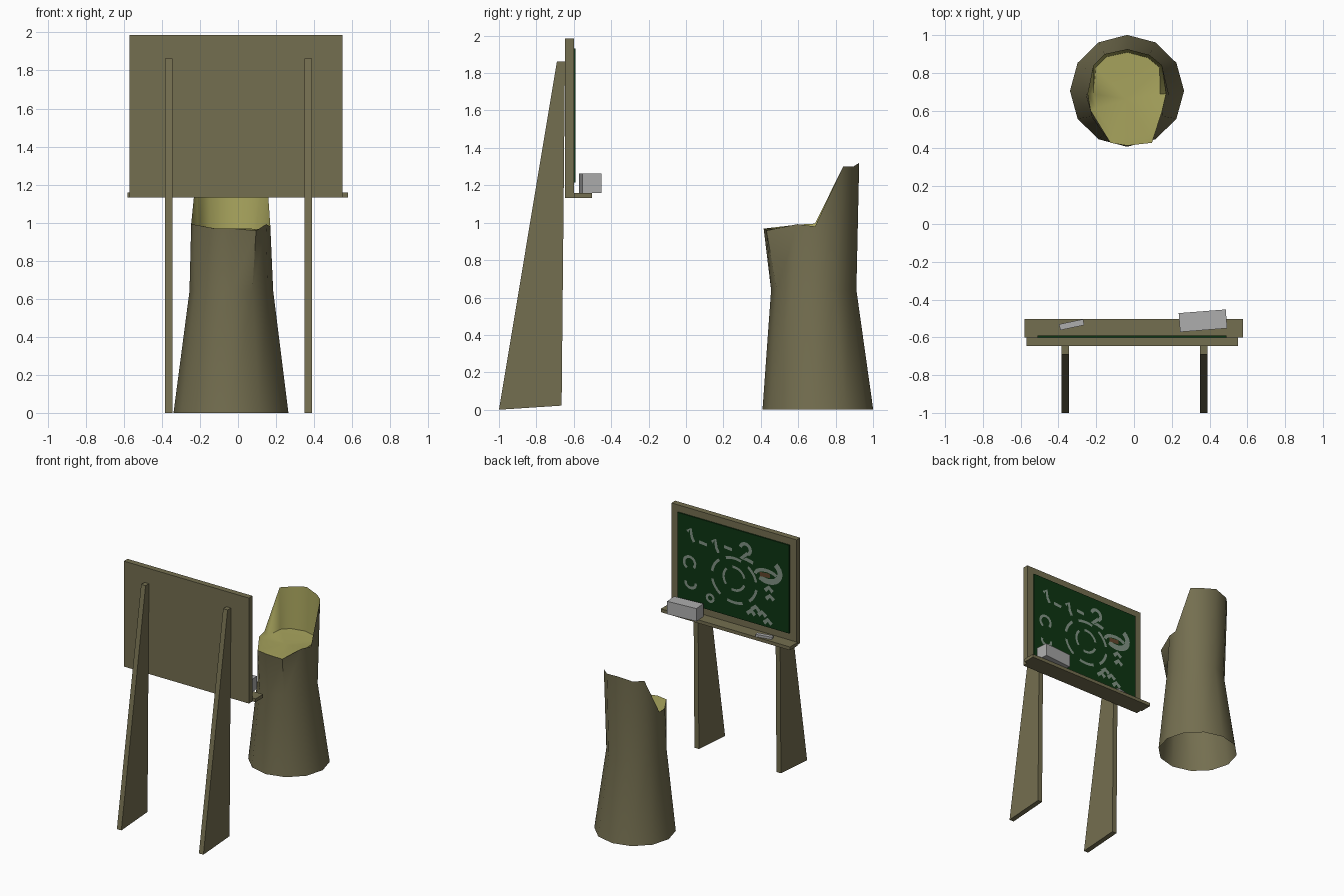
import bpy, bmesh, math
from mathutils import Matrix, Vector

if "Cube" in bpy.data.objects:
    bpy.data.objects.remove(bpy.data.objects["Cube"])


def mat(name, rgb):
    m = bpy.data.materials.new(name)
    m.diffuse_color = (*rgb, 1)
    m.use_nodes = True
    m.node_tree.nodes["Principled BSDF"].inputs["Base Color"].default_value = m.diffuse_color
    return m


BARK = mat("brown_wood", (0.175, 0.158, 0.08))
INNER = mat("pale_wood", (0.39, 0.37, 0.11))
GREEN = mat("board_green", (0.004, 0.035, 0.006))
GREY = mat("grey", (0.42, 0.42, 0.42))
CHALK = mat("chalk_marks", (0.22, 0.29, 0.23))
RUST = mat("rust_mark", (0.12, 0.06, 0.025))


def finish(bm, name, *mats):
    me = bpy.data.meshes.new(name)
    bm.to_mesh(me)
    bm.free()
    for m in mats:
        me.materials.append(m)
    ob = bpy.data.objects.new(name, me)
    bpy.context.collection.objects.link(ob)
    return ob


def box(name, x, y, z, m, rot=0):
    """Box from (min, max) ranges, turned about its own vertical axis."""
    bm = bmesh.new()
    size = [b - a for a, b in (x, y, z)]
    mid = Vector([(a + b) / 2 for a, b in (x, y, z)])
    mtx = (Matrix.Translation(mid) @ Matrix.Rotation(math.radians(rot), 4, 'Z')
           @ Matrix.Diagonal((*size, 1)))
    bmesh.ops.create_cube(bm, size=1, matrix=mtx)
    return finish(bm, name, m)


# board, writing surface, tray and the things lying on it
box("board_panel", (-0.57, 0.55), (-0.647, -0.60), (1.132, 1.986), BARK)
box("writing_surface", (-0.51, 0.49), (-0.602, -0.59), (1.215, 1.93), GREEN)
box("tray", (-0.58, 0.577), (-0.60, -0.502), (1.132, 1.159), BARK)
box("eraser", (0.24, 0.49), (-0.562, -0.462), (1.159, 1.263), GREY, 4.5)
box("chalk_stick", (-0.395, -0.265), (-0.549, -0.517), (1.159, 1.178), GREY, 12)

# tapering legs
for side, x0 in (("left", -0.385), ("right", 0.35)):
    bm = bmesh.new()
    prof = [(-1.0, 0.0), (-0.665, 0.022), (-0.647, 1.863), (-0.69, 1.863)]
    f = bm.faces.new([bm.verts.new((x0, y, z)) for y, z in prof])
    ext = bmesh.ops.extrude_face_region(bm, geom=[f])
    bmesh.ops.translate(bm, vec=(0.04, 0, 0),
                        verts=[v for v in ext["geom"] if isinstance(v, bmesh.types.BMVert)])
    bmesh.ops.recalc_face_normals(bm, faces=bm.faces)
    finish(bm, side + "_leg", BARK)

# hollow stump chair: 12-sided rings, rim high at the back
N = 12


def ring(cx, cy, rx, ry, z):
    return [(cx + rx * math.cos(math.tau * i / N), cy + ry * math.sin(math.tau * i / N), z)
            for i in range(N)]


rim = [(0.17, 0.69, 0.98), (0.148, 0.84, 1.30), (0.082, 0.895, 1.30), (-0.035, 0.926, 1.32),
       (-0.155, 0.90, 1.30), (-0.215, 0.84, 1.30), (-0.246, 0.69, 0.995), (-0.23, 0.60, 0.99),
       (-0.125, 0.43, 0.97), (-0.035, 0.415, 0.97), (0.095, 0.43, 0.958), (0.148, 0.595, 0.992)]


def loft(bm, a, b):
    for i in range(N):
        j = (i + 1) % N
        bm.faces.new((a[i], a[j], b[j], b[i]))


bm = bmesh.new()
rows = [ring(-0.037, 0.705, 0.302, 0.296, 0.0), ring(-0.035, 0.683, 0.22, 0.228, 0.64), rim]
rows = [[bm.verts.new(p) for p in r] for r in rows]
for a, b in zip(rows, rows[1:]):
    loft(bm, a, b)
stump = finish(bm, "stump_bark", BARK)

# pale seat and backrest lining
bm = bmesh.new()
top = [bm.verts.new(p) for p in rim]
seat = []
for x, y, z in rim:
    k = 0.93 if z > 1.1 else 0.85
    seat.append(bm.verts.new((-0.037 + (x + 0.037) * k, 0.68 + (y - 0.68) * k, 0.968)))
loft(bm, top, seat)
mid = bm.verts.new((-0.037, 0.66, 0.96))
for i in range(N):
    bm.faces.new((seat[i], seat[(i + 1) % N], mid))
lining = finish(bm, "seat_lining", INNER)

for ob in (stump, lining):
    bpy.ops.object.select_all(action='DESELECT')
    ob.select_set(True)
    bpy.context.view_layer.objects.active = ob
    bpy.ops.object.shade_smooth_by_angle(angle=math.radians(50))

# chalk scribbles: u runs right and v runs down as seen from the chair
bm = bmesh.new()


def place(u, v, lift=0.0):
    return bm.verts.new((0.49 - u, -0.588 + lift, 1.93 - 0.715 * v))


def stroke(pts, w, idx=0, lift=0.0):
    """Ribbon along a path, as thick as w."""
    pts = [Vector((u, v * 0.715)) for u, v in pts]
    left, right = [], []
    for i, p in enumerate(pts):
        d = (pts[min(i + 1, len(pts) - 1)] - pts[max(i - 1, 0)]).normalized()
        n = Vector((-d.y, d.x)) * w / 2
        for row, q in ((left, p + n), (right, p - n)):
            row.append(place(q.x, q.y / 0.715, lift))
    for i in range(len(pts) - 1):
        f = bm.faces.new((left[i], left[i + 1], right[i + 1], right[i]))
        f.normal_update()
        if f.normal.y < 0:
            f.normal_flip()
        f.material_index = idx


def arc(u, v, ru, rv, a0, a1, w, idx=0, n=12, lift=0.0):
    ang = [math.radians(a0 + (a1 - a0) * i / n) for i in range(n + 1)]
    stroke([(u + ru * math.cos(a), v + rv * math.sin(a)) for a in ang], w, idx, lift)


# row of marks along the top
for u, v in ((0.12, 0.21), (0.34, 0.25)):
    stroke([(u - 0.03, v - 0.03), (u, v - 0.07), (u + 0.01, v + 0.02), (u + 0.03, v + 0.07)], 0.025)
for u, v in ((0.23, 0.26), (0.455, 0.23)):
    stroke([(u - 0.035, v), (u + 0.035, v + 0.01)], 0.025)
arc(0.61, 0.19, 0.045, 0.06, -170, 60, 0.028)
stroke([(0.63, 0.23), (0.57, 0.31), (0.62, 0.30), (0.68, 0.32)], 0.028)
# broken double circle in the middle
for a in range(0, 360, 60):
    arc(0.51, 0.58, 0.20, 0.25, a + 8, a + 48, 0.022)
for a in range(20, 360, 120):
    arc(0.51, 0.56, 0.095, 0.13, a, a + 85, 0.02)
# crescent with a rust spot
arc(0.81, 0.36, 0.11, 0.12, -50, 130, 0.045)
arc(0.80, 0.43, 0.10, 0.07, 180, 330, 0.028)
stroke([(0.74, 0.42), (0.83, 0.41)], 0.035, 1, 0.001)
# loose blobs and squiggles at the sides and bottom
arc(0.11, 0.53, 0.05, 0.07, 120, 400, 0.022)
arc(0.12, 0.76, 0.045, 0.05, -20, 200, 0.022)
arc(0.295, 0.86, 0.03, 0.04, 0, 360, 0.02)
for u, v in ((0.82, 0.57), (0.83, 0.66), (0.70, 0.83), (0.66, 0.89), (0.76, 0.87), (0.81, 0.94)):
    stroke([(u - 0.035, v + 0.02), (u, v - 0.025), (u + 0.035, v + 0.015)], 0.032)
finish(bm, "chalk_drawing", CHALK, RUST)
